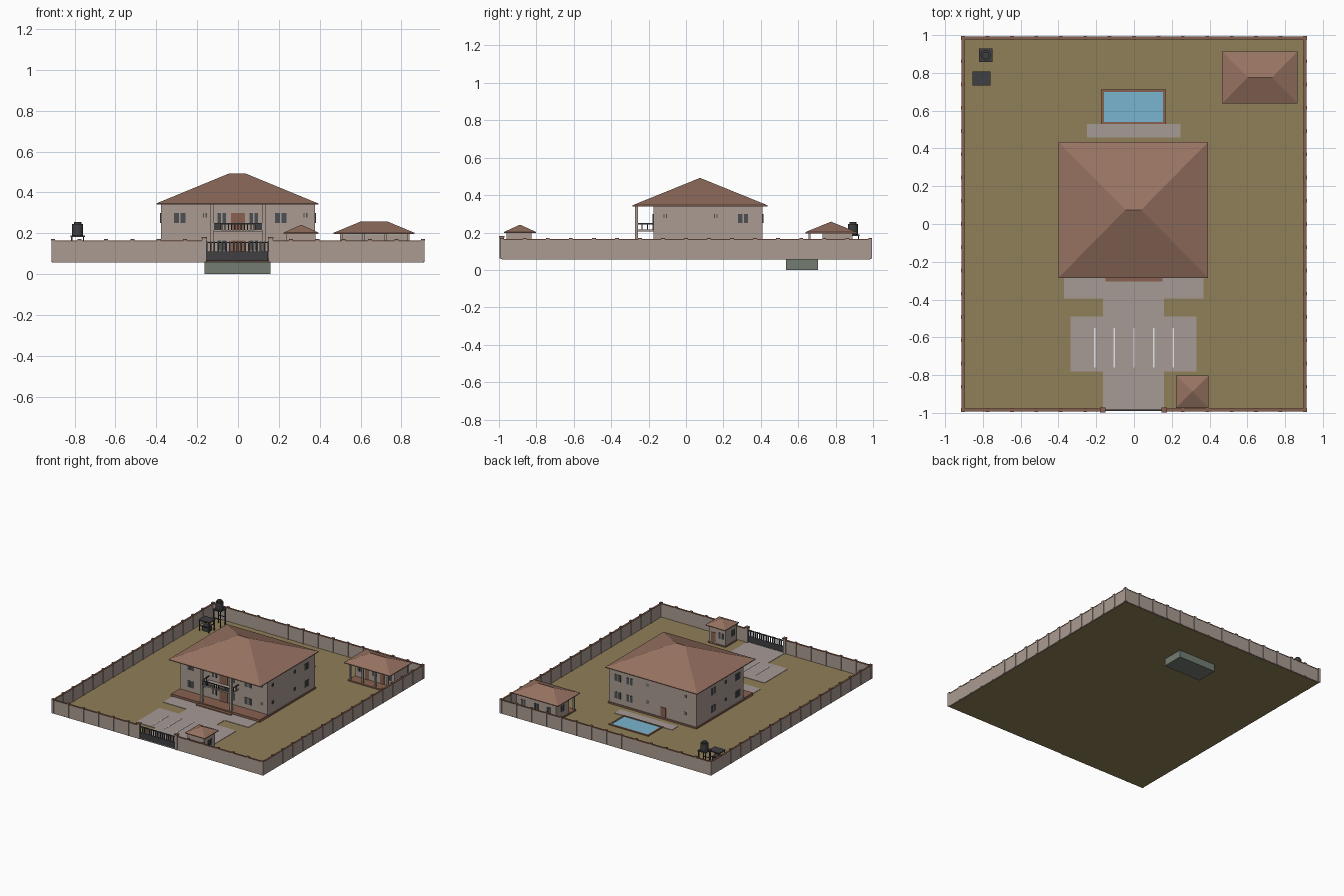
import bpy
import bmesh
from mathutils import Matrix, Vector

default = bpy.data.objects.get("Cube")
if default:
    bpy.data.objects.remove(default, do_unlink=True)


def material(name, r, g, b):
    mat = bpy.data.materials.new(name)
    mat.use_nodes = True
    mat.diffuse_color = (r, g, b, 1)
    mat.node_tree.nodes["Principled BSDF"].inputs["Base Color"].default_value = (r, g, b, 1)
    return mat


PLASTER = material("warm plaster", .40, .33, .29)
ROOF = material("roof tile", .31, .17, .12)
TRIM = material("terracotta trim", .25, .12, .08)
GRASS = material("dry grass", .28, .215, .10)
PAVING = material("grey paving", .38, .32, .30)
WHITE = material("white paint", .8, .8, .78)
METAL = material("dark metal", .05, .05, .055)
GLASS = material("dark glass", .07, .08, .085)
WATER = material("pool water", .19, .46, .63)
BASIN = material("pool basin", .17, .20, .17)

GROUND = .06
EAVE = .346


def finish(name, mat, bm):
    bmesh.ops.recalc_face_normals(bm, faces=bm.faces)
    mesh = bpy.data.meshes.new(name)
    bm.to_mesh(mesh)
    bm.free()
    mesh.materials.append(mat)
    obj = bpy.data.objects.new(name, mesh)
    bpy.context.scene.collection.objects.link(obj)
    return obj


def add_box(bm, x, y, z):
    """Add a box given (low, high) ranges on each axis."""
    low, high = Vector((x[0], y[0], z[0])), Vector((x[1], y[1], z[1]))
    place = Matrix.Translation((low + high) / 2) @ Matrix.Diagonal((*(high - low), 1))
    bmesh.ops.create_cube(bm, size=1, matrix=place)


def boxes(name, mat, *ranges):
    bm = bmesh.new()
    for x, y, z in ranges:
        add_box(bm, x, y, z)
    return finish(name, mat, bm)


def around(c, width):
    return (c - width / 2, c + width / 2)


def hip_roof(name, x, y, eave, apex, ridge, fascia=.006):
    """Hipped roof with a closed soffit; ridge is half the ridge length."""
    bm = bmesh.new()
    rings = [[bm.verts.new((px, py, z)) for px, py in
              ((x[0], y[0]), (x[1], y[0]), (x[1], y[1]), (x[0], y[1]))]
             for z in (eave - fascia, eave)]
    soffit, rim = rings
    bm.faces.new(soffit)
    for i in range(4):
        j = (i + 1) % 4
        bm.faces.new((soffit[i], soffit[j], rim[j], rim[i]))
    cx, cy = sum(x) / 2, sum(y) / 2
    left = bm.verts.new((cx - ridge, cy, apex))
    right = bm.verts.new((cx + ridge, cy, apex)) if ridge else left
    if ridge:
        bm.faces.new((rim[0], rim[1], right, left))
        bm.faces.new((rim[2], rim[3], left, right))
    else:
        bm.faces.new((rim[0], rim[1], left))
        bm.faces.new((rim[2], rim[3], left))
    bm.faces.new((rim[1], rim[2], right))
    bm.faces.new((rim[3], rim[0], left))
    return finish(name, ROOF, bm)


def windows(name, axis, plane, specs, mat=GLASS, panes=2):
    """Thin panes on a wall; specs hold centre, width and z range."""
    bm = bmesh.new()
    for centre, width, z in specs:
        step = width / panes
        for i in range(panes):
            along = around(centre - width / 2 + step * (i + .5), step - (.008 if panes > 1 else 0))
            depth = around(plane, .008)
            add_box(bm, *((along, depth, z) if axis == "x" else (depth, along, z)))
    return finish(name, mat, bm)


# Plot, paving and parking lines
X, Y = .905, .985
boxes("ground", GRASS, ((-X, X), (-Y, Y), (GROUND - .004, GROUND)))
pave = (GROUND, GROUND + .003)
drive = (-.165, .16)
boxes("paving", PAVING,
      (drive, (-Y, -.78), pave), ((-.335, .33), (-.78, -.49), pave),
      (drive, (-.49, -.395), pave), ((-.37, .367), (-.395, -.28), pave),
      ((-.25, .245), (.458, .53), pave))
boxes("parking_lines", WHITE,
      *[(around(i * .104, .007), (-.76, -.55), (GROUND, GROUND + .005)) for i in range(-2, 3)])

# Swimming pool
pool_x, pool_y = (-.165, .16), (.535, .705)
boxes("pool_basin", BASIN, (pool_x, pool_y, (0, GROUND - .004)))
boxes("pool_water", WATER, (pool_x, pool_y, (GROUND, GROUND + .004)))
rim = (GROUND, GROUND + .008)
boxes("pool_coping", TRIM,
      *[((pool_x[0] - .01, pool_x[1] + .01), around(y, .012), rim) for y in pool_y],
      *[(around(x, .012), pool_y, rim) for x in pool_x])

# Perimeter wall with coping and posts
def perimeter(name, mat, thick, z):
    boxes(name, mat,
          *[(around(s * X, thick), (-Y, Y), z) for s in (-1, 1)],
          ((-X, X), around(Y, thick), z),
          ((-X, drive[0]), around(-Y, thick), z), ((drive[1], X), around(-Y, thick), z))


WALL_TOP = .16
perimeter("boundary_wall", PLASTER, .01, (GROUND - .002, WALL_TOP))
perimeter("wall_coping", TRIM, .014, (WALL_TOP, WALL_TOP + .005))
spots = [(s * X, Y * (i / 8 - 1)) for s in (-1, 1) for i in range(17)]
spots += [(X * (i / 7 - 1), s * Y) for s in (-1, 1) for i in range(1, 14)]
spots = [(x, y) for x, y in spots if y > 0 or abs(x) > .2]
boxes("wall_posts", PLASTER,
      *[(around(x, .018), around(y, .018), (GROUND, WALL_TOP + .005)) for x, y in spots])
boxes("post_caps", TRIM,
      *[(around(x, .02), around(y, .02), (WALL_TOP + .005, WALL_TOP + .011)) for x, y in spots])

# Gate
boxes("gate_pillars", PLASTER,
      *[(around(x, .022), around(-Y, .022), (GROUND, .174)) for x in drive])
boxes("gate_pillar_caps", TRIM,
      *[(around(x, .028), around(-Y, .028), (.174, .181)) for x in drive])
gate_x = (drive[0] + .012, drive[1] - .012)
boxes("gate", METAL,
      (gate_x, around(-Y, .006), (.065, .112)), (gate_x, around(-Y, .008), (.152, .158)),
      *[(around(gate_x[0] + (gate_x[1] - gate_x[0]) * i / 16, .008), around(-Y, .006), (.11, WALL_TOP))
        for i in range(17)])

# Main house
side, front, back = .377, -.174, .41
boxes("house_body", PLASTER, ((-side, side), (front, back), (GROUND, EAVE - .006)))
boxes("house_plinth", TRIM, (around(0, 2 * side + .012), (front, back + .006), (GROUND, .072)))
boxes("terrace", TRIM, (around(0, 2 * side + .012), (-.28, front), (GROUND, .08)),
      (around(0, .3), (-.305, -.28), (GROUND, .07)))
hip_roof("house_roof", (-.4, .393), (-.285, .435), EAVE, .492, .042)

# House windows and doors on both storeys
for storey, drop in (("upper", 0), ("lower", .135)):
    tall = (.25 - drop, .30 - drop)
    small = (.277 - drop, .30 - drop)
    windows(storey + "_front_windows", "x", front,
            [(c, .065, tall) for c in (-.285, .21)] + [(c, .05, tall) for c in (-.08, .077)]
            + [(c, .027, small) for c in (-.162, .33)])
    windows(storey + "_right_windows", "y", side,
            [(.305, .06, tall)] + [(c, .027, small) for c in (-.11, .16)])
    windows(storey + "_left_windows", "y", -side,
            [(c, .06, tall) for c in (.2, -.1)] + [(.05, .027, small)])
    windows(storey + "_back_windows", "x", back,
            [(c, .06, tall) for c in (.3, .2)] + [(c, .027, small) for c in (.04, -.28)])
windows("balcony_door", "x", front, [(0, .068, (.217, .30))], TRIM, 1)
windows("front_door", "x", front, [(0, .068, (.08, .165))], TRIM, 1)
windows("back_door", "x", back, [(-.09, .045, (.072, .15))], TRIM, 1)

# Porch columns and balcony
half, edge = .127, -.265
boxes("porch_columns", PLASTER,
      *[(around(s * half, .017), around(edge, .017), (.08, EAVE - .006)) for s in (-1, 1)])
boxes("balcony_floor", PLASTER, ((-half, half), (edge, front), (.206, .216)))
rail = (.244, .25)
posts = (.216, .246)
boxes("balcony_railing", METAL,
      ((-half, half), around(edge, .006), rail),
      *[(around(s * half, .006), (edge, front), rail) for s in (-1, 1)],
      *[(around(half * i / 8, .005), around(edge, .005), posts) for i in range(-8, 9)],
      *[(around(s * half, .005), around(edge + i * .03, .005), posts)
        for s in (-1, 1) for i in range(1, 3)],
      *[(around(s * .1, .036), around(edge, .007), posts) for s in (-1, 1)])

# Guest house with front porch
guest_x, guest_front, guest_back = (.5, .84), .73, .89
boxes("guest_house_body", PLASTER, (guest_x, (guest_front, guest_back), (GROUND, .195)))
boxes("guest_house_terrace", TRIM,
      ((guest_x[0] - .005, guest_x[1] + .005), (.65, guest_back + .005), (GROUND, .07)))
hip_roof("guest_house_roof", (.467, .865), (.638, .913), .202, .258, .065)
boxes("guest_porch_columns", PLASTER,
      *[(around(guest_x[0] + .006 + i * .109, .012), around(.66, .012), (GROUND, .197)) for i in range(4)])
pane = (.115, .16)
windows("guest_front_windows", "x", guest_front, [(c, .05, pane) for c in (.545, .67, .8)])
windows("guest_back_windows", "x", guest_back, [(c, .045, pane) for c in (.56, .67, .78)])
windows("guest_side_windows", "y", guest_x[0], [(.81, .045, pane)])
windows("guest_doors", "x", guest_front, [(c, .035, (.07, .155)) for c in (.605, .735)], TRIM, 1)

# Guard house beside the gate
guard_x, guard_y = (.238, .38), (-.96, -.826)
boxes("guard_house_body", PLASTER, (guard_x, guard_y, (GROUND, .197)))
boxes("guard_house_plinth", TRIM,
      ((guard_x[0] - .005, guard_x[1] + .005), (guard_y[0], guard_y[1] + .005), (GROUND, .068)))
hip_roof("guard_house_roof", (.223, .395), (-.973, -.802), .203, .242, 0)
windows("guard_side_windows", "y", guard_x[0], [(-.92, .045, pane)])
windows("guard_right_windows", "y", guard_x[1], [(-.89, .05, pane)])
windows("guard_back_window", "x", guard_y[1], [(.275, .045, pane)])
windows("guard_door", "x", guard_y[1], [(.34, .035, (.068, .15))], TRIM, 1)


# Water tank on a tower and a sheltered generator
def stand(name, cx, cy, wide, deep, top):
    legs = [(around(cx + i * (wide / 2 - .006), .006), around(cy + j * (deep / 2 - .006), .006), (GROUND, top))
            for i in (-1, 1) for j in (-1, 1)]
    braces = [((cx - wide / 2 + .005, cx + wide / 2 - .005), around(cy + j * (deep / 2 - .006), .004),
               around((GROUND + top) / 2, .005)) for j in (-1, 1)]
    boxes(name, METAL, (around(cx, wide), around(cy, deep), (top, top + .008)), *legs, *braces)


tank_x, tank_y = -.785, .893
stand("tank_tower", tank_x, tank_y, .07, .07, .182)
bm = bmesh.new()
for radius, low, high in ((.027, .19, .245), (.018, .245, .256)):
    bmesh.ops.create_cone(bm, cap_ends=True, segments=20, radius1=radius, radius2=radius, depth=high - low,
                          matrix=Matrix.Translation((tank_x, tank_y, (low + high) / 2)))
tank = finish("water_tank", METAL, bm)
bpy.context.view_layer.objects.active = tank
tank.select_set(True)
bpy.ops.object.shade_smooth_by_angle()
stand("generator_shelter", -.807, .77, .094, .076, .14)
boxes("generator", METAL, (around(-.807, .055), around(.77, .04), (GROUND, .1)))
